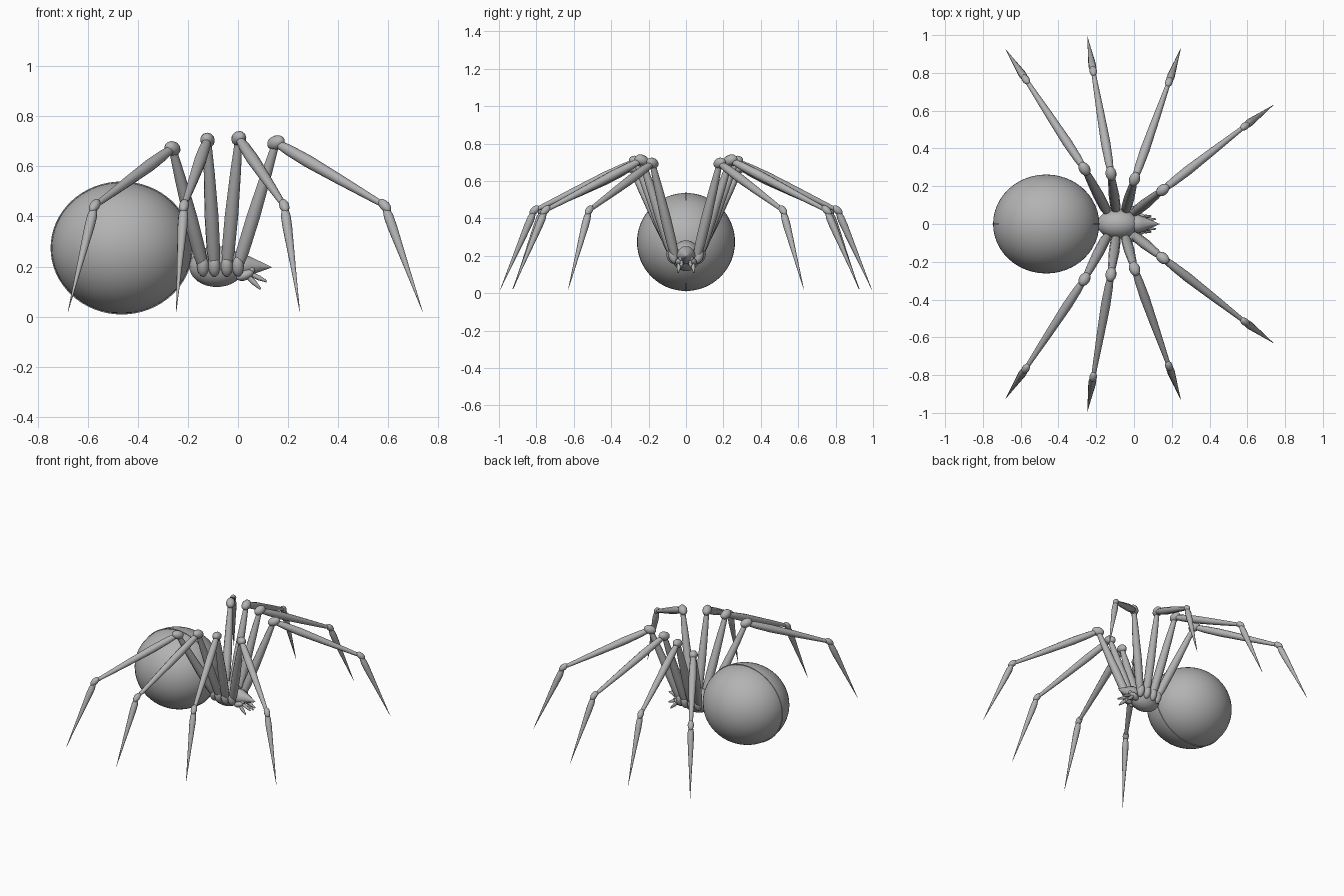
import bpy
from math import sin, cos, pi
from mathutils import Vector

cube = bpy.data.objects.get("Cube")
if cube:
    bpy.data.objects.remove(cube, do_unlink=True)

grey = bpy.data.materials.new("plain_grey")
grey.use_nodes = True
grey.diffuse_color = (0.45, 0.45, 0.45, 1)
grey.node_tree.nodes["Principled BSDF"].inputs["Base Color"].default_value = (0.45, 0.45, 0.45, 1)


def lathe(name, start, end, profile, sides=10, smooth=True):
    """Round part along start-end; profile holds (fraction, radius) pairs."""
    start, end = Vector(start), Vector(end)
    turn = (end - start).to_track_quat('Z', 'Y')
    length = (end - start).length
    verts, faces = [], []
    for t, r in profile:
        for k in range(sides):
            a = 2 * pi * k / sides
            verts.append(start + turn @ Vector((r * cos(a), r * sin(a), t * length)))
    for i in range(len(profile) - 1):
        for k in range(sides):
            n = (k + 1) % sides
            faces.append((i * sides + k, i * sides + n, (i + 1) * sides + n, (i + 1) * sides + k))
    faces.append(tuple(reversed(range(sides))))
    faces.append(tuple(range(len(verts) - sides, len(verts))))
    mesh = bpy.data.meshes.new(name)
    mesh.from_pydata(verts, [], faces)
    mesh.materials.append(grey)
    if smooth:
        for p in mesh.polygons:
            p.use_smooth = len(p.vertices) == 4
    obj = bpy.data.objects.new(name, mesh)
    bpy.context.collection.objects.link(obj)
    return obj


def ball(name, centre, size, segments=12, rings=8, axis=None):
    bpy.ops.mesh.primitive_uv_sphere_add(segments=segments, ring_count=rings, location=centre)
    obj = bpy.context.object
    obj.name = name
    obj.scale = size
    if axis is not None:
        obj.rotation_mode = 'QUATERNION'
        obj.rotation_quaternion = Vector(axis).to_track_quat('Z', 'Y')
    obj.data.materials.append(grey)
    bpy.ops.object.shade_smooth()
    return obj


# Abdomen with a thin raised seam along the middle
ball("abdomen", (-0.465, 0, 0.274), (0.281, 0.262, 0.262), 48, 32)
seam = lathe("abdomen_seam", (-0.465, -0.003, 0.274), (-0.465, 0.003, 0.274),
             [(0, 0.266), (1, 0.266)], 64)
for v in seam.data.vertices:
    v.co.x = -0.465 + (v.co.x + 0.465) * 1.07

# Thorax and pointed head
ball("thorax", (-0.085, 0, 0.2), (0.11, 0.078, 0.082), 24, 16)
lathe("head", (-0.02, 0, 0.205), (0.135, 0, 0.197),
      [(0, 0.045), (0.25, 0.05), (0.4, 0.042), (1, 0.001)], 10)

# Legs, front to back: hip, knee, ankle, tip on the left side
legs = {
    "front": [(0.0, 0.06, 0.2), (0.152, 0.18, 0.695), (0.587, 0.518, 0.443), (0.738, 0.63, 0.02)],
    "second": [(-0.045, 0.07, 0.2), (0.003, 0.237, 0.712), (0.185, 0.752, 0.443), (0.247, 0.928, 0.02)],
    "third": [(-0.095, 0.07, 0.2), (-0.122, 0.267, 0.705), (-0.216, 0.81, 0.443), (-0.247, 0.993, 0.02)],
    "rear": [(-0.14, 0.06, 0.2), (-0.262, 0.292, 0.672), (-0.573, 0.765, 0.443), (-0.68, 0.925, 0.02)],
}
femur = [(0, 0.02), (0.12, 0.027), (0.4, 0.028), (0.75, 0.022), (1, 0.015)]
tibia = [(0, 0.015), (0.12, 0.022), (0.3, 0.025), (0.6, 0.02), (1, 0.011)]
claw = [(0, 0.011), (0.1, 0.02), (0.2, 0.02), (0.6, 0.01), (1, 0.0008)]

for side, s in (("left", 1), ("right", -1)):
    for place, points in legs.items():
        hip, knee, ankle, tip = [Vector((x, y * s, z)) for x, y, z in points]
        tag = f"{side}_{place}_"
        out = Vector((0, 0.02 * s, 0))
        ball(tag + "hip", hip + out * 0.5, (0.024, 0.024, 0.042), axis=(0, 0.3 * s, 1))
        lathe(tag + "upper_leg", hip, knee, femur)
        ball(tag + "knee", knee, (0.029, 0.029, 0.04), axis=(ankle - hip))
        lathe(tag + "middle_leg", knee, ankle, tibia)
        ball(tag + "ankle", ankle, (0.02, 0.02, 0.034), axis=(tip - knee))
        lathe(tag + "lower_leg", ankle, tip, claw)

    # Eye, jaw and two short mouth prongs
    ball(side + "_eye", (0.055, 0.027 * s, 0.185), (0.013, 0.013, 0.013), 10, 6)
    ball(side + "_jaw", (0.028, 0.033 * s, 0.165), (0.024, 0.02, 0.036), axis=(1, 0.1 * s, 0.4))
    lathe(side + "_fang", (0.035, 0.036 * s, 0.165), (0.09, 0.042 * s, 0.11),
          [(0, 0.01), (0.5, 0.011), (1, 0.004)], 8)
    lathe(side + "_feeler", (0.04, 0.022 * s, 0.175), (0.115, 0.026 * s, 0.14),
          [(0, 0.009), (0.6, 0.01), (1, 0.004)], 8)
